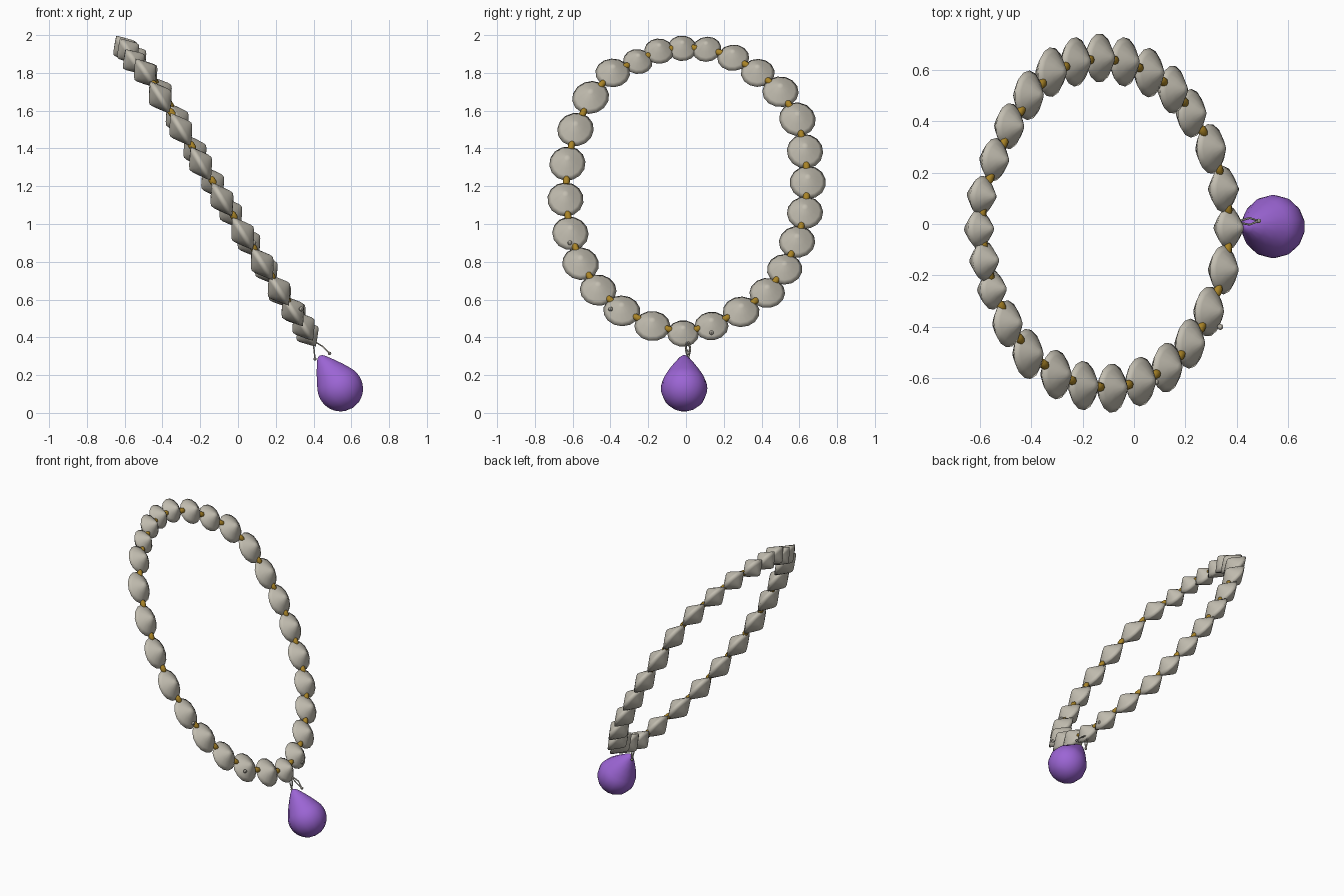
import bpy, bmesh, math
from mathutils import Vector, Matrix

if "Cube" in bpy.data.objects:
    bpy.data.objects.remove(bpy.data.objects["Cube"])


def material(name, rgb):
    m = bpy.data.materials.new(name)
    m.diffuse_color = (*rgb, 1)
    m.use_nodes = True
    m.node_tree.nodes["Principled BSDF"].inputs["Base Color"].default_value = m.diffuse_color
    return m


STONE = material("warm grey stone", (0.54, 0.51, 0.435))
GOLD = material("old gold", (0.40, 0.23, 0.02))
PURPLE = material("purple gem", (0.33, 0.13, 0.66))

# Plane of the strand: leaning back along UP, facing NORMAL
UP = Vector((-0.537, 0, 0.844)).normalized()
NORMAL = Vector((0.844, 0, 0.537)).normalized()


def basis(x, y, z, origin):
    m = Matrix((x, y, z)).transposed().to_4x4()
    m.translation = origin
    return m


def lathe(name, profile, sides, matrix, mat, angle):
    """Spin (radius, height) points about local z."""
    bm = bmesh.new()
    rings = []
    for r, h in profile:
        count = sides if r else 1
        rings.append([bm.verts.new((r * math.cos(2 * math.pi * i / sides),
                                    r * math.sin(2 * math.pi * i / sides), h))
                      for i in range(count)])
    for a, b in zip(rings, rings[1:]):
        for i in range(sides):
            j = (i + 1) % sides
            quad = [a[i % len(a)], a[j % len(a)], b[j % len(b)], b[i % len(b)]]
            bm.faces.new(list(dict.fromkeys(quad)))
    bmesh.ops.transform(bm, matrix=matrix, verts=bm.verts)
    bmesh.ops.recalc_face_normals(bm, faces=bm.faces)
    me = bpy.data.meshes.new(name)
    bm.to_mesh(me)
    bm.free()
    ob = bpy.data.objects.new(name, me)
    bpy.context.collection.objects.link(ob)
    me.materials.append(mat)
    bpy.ops.object.select_all(action='DESELECT')
    ob.select_set(True)
    bpy.context.view_layer.objects.active = ob
    bpy.ops.object.shade_smooth_by_angle(angle=math.radians(angle))
    return ob


# Bead centres around the strand
path = [(-.602, -.02, 1.93), (-.592, .11, 1.925), (-.543, .25, 1.88),
        (-.485, .38, 1.80), (-.41, .50, 1.70), (-.322, .59, 1.555),
        (-.228, .63, 1.385), (-.134, .645, 1.22), (-.038, .63, 1.06),
        (.058, .588, .905), (.15, .522, .76), (.222, .43, .635),
        (.298, .292, .535), (.347, .135, .46), (.368, -.015, .42),
        (.347, -.178, .46), (.29, -.34, .54), (.217, -.465, .65),
        (.128, -.558, .79), (.025, -.612, .95), (-.085, -.638, 1.13),
        (-.198, -.628, 1.32), (-.303, -.585, 1.50), (-.412, -.505, 1.67),
        (-.492, -.388, 1.80), (-.552, -.255, 1.86), (-.582, -.143, 1.915)]
centres = [Vector(p) for p in path]
n = len(centres)

# Lens-shaped beads with a soft rim and soft peaks
half = [(0, 1.0), (.18, .89), (.5, .56), (.8, .24), (1, 0)]
lens = half + [(r, -h) for r, h in reversed(half[:-1])]
for k, c in enumerate(centres):
    prev, nxt = centres[k - 1], centres[(k + 1) % n]
    tangent = (nxt - prev).normalized()
    radial = NORMAL.cross(tangent).normalized()
    facing = tangent.cross(radial)
    gap = (nxt - prev).length / 2
    along = max(0.078, min(0.105, gap * 0.54))
    across = max(0.080, min(0.096, gap * 0.53))
    m = basis(tangent * along, radial * across, facing * 0.067, c)
    lathe("bead", lens, 14, m, STONE, 180)

    # Little gold spacer between neighbouring beads
    step = (nxt - c).normalized()
    side = NORMAL.cross(step).normalized()
    m = basis(side, step.cross(side), step, (c + nxt) / 2 + NORMAL * 0.007)
    lathe("spacer", [(0, -.024), (.012, -.023), (.018, -.012), (.018, .012),
                     (.012, .023), (0, .024)], 8, m, GOLD, 50)

# Teardrop gem, hanging along the strand's lean
R = 0.123
drop = [(0, -R)]
for deg in range(-70, 31, 10):
    a = math.radians(deg)
    drop.append((R * math.cos(a), R * math.sin(a)))
drop += [(.084, .102), (.056, .146), (.027, .187), (.014, .200), (0, .205)]
m = basis(UP.cross(NORMAL), -NORMAL, UP, Vector((.541, -.01, .13)))
lathe("teardrop_gem", drop, 14, m, PURPLE, 60)


def wire(name, points, radius):
    cu = bpy.data.curves.new(name, 'CURVE')
    cu.dimensions = '3D'
    cu.bevel_depth = radius
    cu.bevel_resolution = 1
    cu.use_fill_caps = True
    sp = cu.splines.new('POLY')
    sp.points.add(len(points) - 1)
    for p, co in zip(sp.points, points):
        p.co = (*co, 1)
    cu.materials.append(STONE)
    bpy.context.collection.objects.link(bpy.data.objects.new(name, cu))


def stud(name, location, radius=.009):
    bpy.ops.mesh.primitive_uv_sphere_add(segments=8, ring_count=6,
                                         radius=radius, location=location)
    bpy.context.object.name = name
    bpy.context.object.data.materials.append(STONE)


# Thin wire bail straddling the tip of the gem
for name, end in (("bail_front", (.485, .012, .315)), ("bail_back", (.408, .012, .285))):
    top = Vector((.395, .008, .385))
    end = Vector(end)
    for dy in (-.013, .013):
        mid = top.lerp(end, .6) + Vector((0, dy, .008))
        wire(name, [top, mid, end], .004)
    stud(name + "_stud", end)

# Small studs set on a few beads
for spot in ((.335, -.40, .55), (.397, .135, .425), (.085, -.615, .90)):
    stud("bead_stud", spot, .012)
